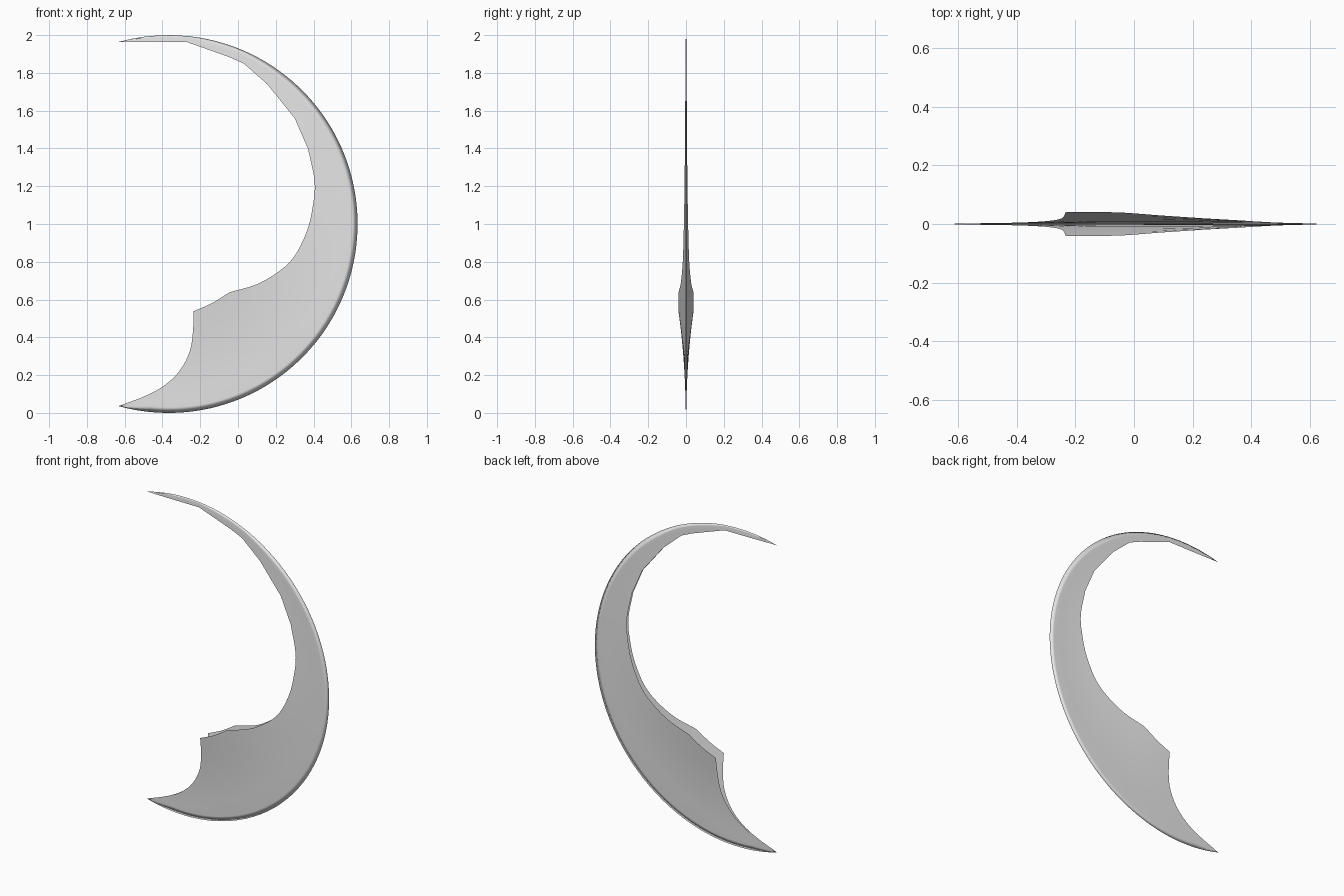
import bpy
import bmesh
from math import atan2, hypot, cos, sin
from mathutils import Vector

cube = bpy.data.objects.get("Cube")
if cube:
    bpy.data.objects.remove(cube)

# The cutting edge is an arc of radius 1 around this centre (x, z)
CX, CZ = -0.367, 1.0
RIM = 0.03


def smooth_path(pts, steps):
    """Catmull-Rom path through the points, without the last one."""
    p = [Vector(q) for q in pts]
    p = [2 * p[0] - p[1]] + p + [2 * p[-1] - p[-2]]
    out = []
    for a, b, c, d in zip(p, p[1:], p[2:], p[3:]):
        for k in range(steps):
            t = k / steps
            out.append(0.5 * (2 * b + (c - a) * t + (2 * a - 5 * b + 4 * c - d) * t ** 2
                              + (3 * b - a - 3 * c + d) * t ** 3))
    return out


def straight_path(pts, steps):
    """Straight segments, including the last point."""
    p = [Vector(q) for q in pts]
    out = [a.lerp(b, k / steps) for a, b in zip(p, p[1:]) for k in range(steps)]
    return out + [p[-1]]


def half_thickness(d):
    """Thickness grows with the distance from the cutting edge."""
    return 0.002 * min(1, d / RIM) + 0.038 * (d / 0.52) ** 2


# Inner outline: hooked lower tip, thick shoulder, sweep, faceted upper tip
hook = [(-0.632, 0.036), (-0.49, 0.09), (-0.386, 0.148), (-0.306, 0.227),
        (-0.254, 0.33), (-0.238, 0.44), (-0.235, 0.538)]
shoulder = [(-0.235, 0.538), (-0.14, 0.58), (-0.045, 0.638)]
sweep = [(-0.045, 0.638), (0.12, 0.69), (0.275, 0.8), (0.36, 0.95),
         (0.397, 1.1), (0.405, 1.23), (0.37, 1.4)]
upper = [(0.37, 1.4), (0.3, 1.56), (0.155, 1.74), (0.03, 1.85),
         (-0.05, 1.885), (-0.27, 1.963), (-0.632, 1.964)]
inner = (smooth_path(hook, 4) + smooth_path(shoulder, 4)
         + smooth_path(sweep, 5) + straight_path(upper, 5))

# Front sheet of the hollow blade, spanned from inner outline to cutting edge
bm = bmesh.new()
columns = []
for p in inner:
    dx, dz = p.x - CX, p.y - CZ
    ang = atan2(dz, dx)
    depth = max(0.0, 1 - hypot(dx, dz))
    rim = min(RIM, depth * 0.3)
    rings = [rim + (depth - rim) * f for f in (1, 0.8, 0.6, 0.4, 0.2, 0)] + [0]
    columns.append([bm.verts.new((CX + (1 - d) * cos(ang), -half_thickness(d),
                                  CZ + (1 - d) * sin(ang))) for d in rings])
for a, b in zip(columns, columns[1:]):
    for k in range(len(a) - 1):
        bm.faces.new((a[k], a[k + 1], b[k + 1], b[k]))
bmesh.ops.remove_doubles(bm, verts=bm.verts, dist=1e-5)

mesh = bpy.data.meshes.new("crescent_blade")
bm.to_mesh(mesh)
bm.free()
blade = bpy.data.objects.new("crescent_blade", mesh)
bpy.context.collection.objects.link(blade)
mesh.polygons.foreach_set("use_smooth", [True] * len(mesh.polygons))

# Back sheet, joined along the cutting edge
mirror = blade.modifiers.new("back_sheet", "MIRROR")
mirror.use_axis = (False, True, False)
mirror.merge_threshold = 0.0001

steel = bpy.data.materials.new("plain_grey_steel")
steel.use_nodes = True
colour = (0.8, 0.8, 0.8, 1)
steel.diffuse_color = colour
steel.node_tree.nodes["Principled BSDF"].inputs["Base Color"].default_value = colour
mesh.materials.append(steel)
